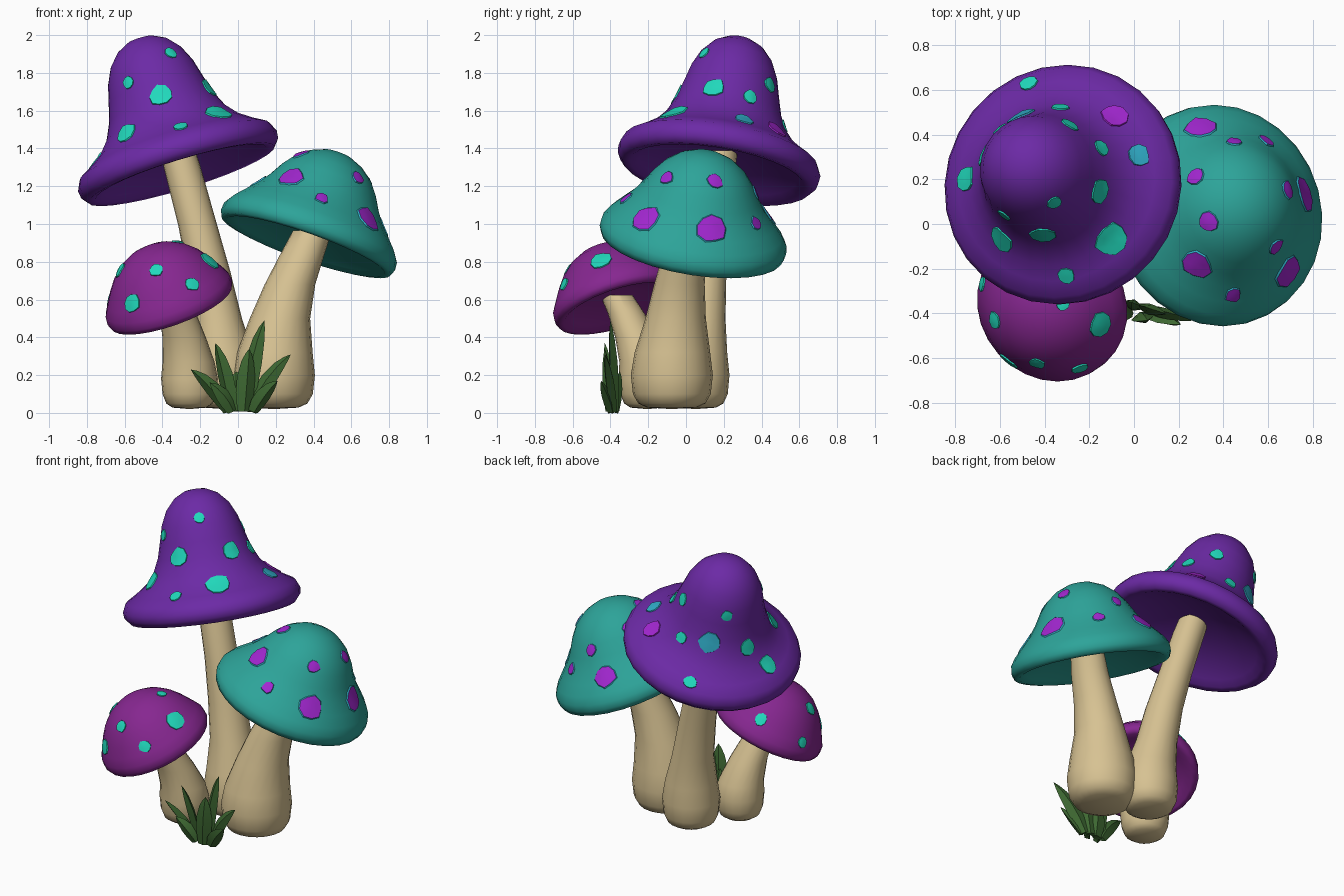
import bpy, bmesh, math, random
from mathutils import Vector
from mathutils.bvhtree import BVHTree

random.seed(4)


def material(name, rgb):
    m = bpy.data.materials.new(name)
    m.diffuse_color = (*rgb, 1)
    return m


PURPLE = material("purple cap", (0.15, 0.023, 0.38))
TEAL = material("teal cap", (0.026, 0.37, 0.32))
PLUM = material("plum cap", (0.24, 0.02, 0.28))
TAN = material("tan stem", (0.68, 0.54, 0.29))
AQUA = material("aqua spot", (0.015, 0.69, 0.50))
MAGENTA = material("magenta spot", (0.36, 0.02, 0.63))
BLUE = material("blue spot", (0.03, 0.42, 0.58))
GREEN = material("leaf green", (0.048, 0.14, 0.032))


def finish(name, bm, mats, angle=60):
    bmesh.ops.recalc_face_normals(bm, faces=bm.faces)
    me = bpy.data.meshes.new(name)
    bm.to_mesh(me)
    bm.free()
    for m in mats:
        me.materials.append(m)
    ob = bpy.data.objects.new(name, me)
    bpy.context.collection.objects.link(ob)
    bpy.ops.object.select_all(action='DESELECT')
    ob.select_set(True)
    bpy.context.view_layer.objects.active = ob
    bpy.ops.object.shade_smooth_by_angle(angle=math.radians(angle))
    return ob


def loft(bm, rings, start, end, rim_mat=0):
    """Skin rings of points, closed by a point at each end."""
    rs = [[bm.verts.new(p) for p in ring] for ring in rings]
    n = len(rs[0])
    for j, (a, b) in enumerate(zip(rs, rs[1:])):
        for i in range(n):
            f = bm.faces.new((a[i], a[(i + 1) % n], b[(i + 1) % n], b[i]))
            f.material_index = rim_mat if j == 0 else 0
    for ring, tip in ((rs[0], start), (rs[-1], end)):
        t = bm.verts.new(tip)
        for i in range(n):
            bm.faces.new((ring[i], ring[(i + 1) % n], t))


def cap(name, centre, tilt, profile, mat, deep=1.0):
    """Revolve (radius, height) pairs round a tilted axis; return its BVH."""
    c, n = Vector(centre), Vector(tilt).normalized()
    u = Vector((0, 1, 0)).cross(n).normalized()
    v = n.cross(u) * deep
    seg = 28
    rings = []
    for r, h in profile[1:-1]:
        rings.append([c + n * h + r * (u * math.cos(a) + v * math.sin(a))
                      for a in (2 * math.pi * i / seg for i in range(seg))])
    bm = bmesh.new()
    loft(bm, rings, c + n * profile[0][1], c + n * profile[-1][1])
    bmesh.ops.recalc_face_normals(bm, faces=bm.faces)
    tree = BVHTree.FromBMesh(bm)
    finish(name, bm, [mat])
    return tree


def spots(name, tree, places, mat, rim=None):
    """Thin irregular plates laid on the cap near each (x, y, z, radius)."""
    bm = bmesh.new()
    for x, y, z, r in places:
        p, n, _, _ = tree.find_nearest(Vector((x, y, z)))
        u = n.orthogonal().normalized()
        v = n.cross(u)
        k = [random.uniform(0.88, 1.12) for _ in range(9)]

        def ring(scale, lift):
            out = []
            for i in range(9):
                a = 2 * math.pi * i / 9
                q = p + r * scale * k[i] * (u * math.cos(a) + v * math.sin(a))
                s, m, _, _ = tree.find_nearest(q)
                out.append(s + m * lift)
            return out
        loft(bm, [ring(1.1 if rim else 1.02, -0.003), ring(0.98, 0.007), ring(0.5, 0.008)],
             p - n * 0.003, p + n * 0.009, 1 if rim else 0)
    finish(name, bm, [mat, rim] if rim else [mat], 40)


def stem(name, path):
    """Stack level circles (x, y, z, radius) with a rounded foot."""
    x, y, z, r = path[0]
    foot = [(x, y, 0.028, r * 0.6), (x, y, 0.05, r * 0.82), (x, y, 0.10, r * 0.95)]
    rings = [[(px + pr * math.cos(a), py + pr * math.sin(a), pz)
              for a in (2 * math.pi * i / 20 for i in range(20))]
             for px, py, pz, pr in foot + path]
    bm = bmesh.new()
    loft(bm, rings, (x, y, 0.02), path[-1][:3])
    finish(name, bm, [TAN])


# Tall purple mushroom
tall = cap("tall_cap", (-0.312, 0.172, 1.305), (-0.305, 0.165, 1),
           [(0, 0.075), (0.15, 0.07), (0.32, 0.035), (0.43, -0.015), (0.475, -0.04),
            (0.515, -0.045), (0.545, -0.01), (0.55, 0.03), (0.527, 0.08),
            (0.46, 0.12), (0.39, 0.17), (0.33, 0.24), (0.288, 0.33), (0.26, 0.43),
            (0.235, 0.525), (0.195, 0.61), (0.137, 0.675), (0.07, 0.71), (0, 0.72)],
           PURPLE, 0.985)
stem("tall_stem", [(-0.075, 0.052, 0.2, 0.178), (-0.08, 0.058, 0.32, 0.16),
                   (-0.108, 0.08, 0.5, 0.129), (-0.155, 0.10, 0.75, 0.114),
                   (-0.215, 0.13, 1.0, 0.103), (-0.295, 0.165, 1.3, 0.098),
                   (-0.32, 0.18, 1.39, 0.094)])
spots("tall_cap_aqua_spots", tall, [
    (-0.35, 0.09, 1.91, 0.035), (-0.585, 0.03, 1.75, 0.034), (-0.41, -0.06, 1.685, 0.06),
    (-0.60, -0.08, 1.49, 0.062), (-0.305, -0.24, 1.53, 0.038), (-0.10, -0.075, 1.61, 0.077),
    (-0.14, 0.14, 1.73, 0.058), (-0.125, 0.35, 1.69, 0.042), (-0.28, 0.45, 1.74, 0.042),
    (-0.33, 0.52, 1.52, 0.037), (-0.46, 0.61, 1.28, 0.042), (-0.68, 0.31, 1.46, 0.055),
    (-0.75, 0.20, 1.33, 0.06), (-0.60, 0.42, 1.70, 0.035)], AQUA)
spots("tall_cap_blue_spots", tall, [(0.02, 0.31, 1.56, 0.053),
                                    (-0.51, 0.48, 1.52, 0.065)], BLUE)
spots("tall_cap_magenta_spot", tall, [(-0.085, 0.487, 1.50, 0.06)], MAGENTA)

# Middle teal mushroom
mid = cap("middle_cap", (0.368, 0.035, 0.908), (0.35, 0.17, 1),
          [(0, 0.06), (0.15, 0.05), (0.30, 0.02), (0.40, -0.012), (0.445, -0.03),
           (0.475, -0.024), (0.488, 0.01), (0.484, 0.05), (0.455, 0.095), (0.405, 0.15),
           (0.35, 0.21), (0.305, 0.275), (0.265, 0.345), (0.215, 0.41), (0.15, 0.462),
           (0.075, 0.495), (0, 0.503)], TEAL, 1.025)
stem("middle_stem", [(0.19, -0.075, 0.2, 0.217), (0.195, -0.072, 0.32, 0.2),
                     (0.222, -0.055, 0.5, 0.16), (0.275, -0.035, 0.68, 0.134),
                     (0.345, -0.005, 0.85, 0.116), (0.395, 0.03, 0.965, 0.104)])
spots("middle_cap_spots", mid, [
    (0.29, -0.156, 1.215, 0.066), (0.435, -0.29, 1.10, 0.036), (0.625, -0.09, 1.235, 0.038),
    (0.65, -0.19, 1.00, 0.072), (0.335, 0.01, 1.36, 0.045), (0.755, 0.13, 0.97, 0.077),
    (0.69, 0.155, 1.23, 0.042), (0.585, 0.36, 1.00, 0.036), (0.30, 0.41, 1.04, 0.07),
    (0.446, 0.32, 1.15, 0.036), (0.295, 0.19, 1.27, 0.04), (0.12, 0.08, 1.20, 0.05)],
    MAGENTA, BLUE)

# Small plum mushroom
small = cap("small_cap", (-0.357, -0.357, 0.573), (-0.36, -0.32, 1),
            [(0, 0.035), (0.15, 0.03), (0.26, 0.005), (0.31, -0.018), (0.338, -0.014),
             (0.35, 0.012), (0.346, 0.055), (0.318, 0.105), (0.283, 0.165), (0.24, 0.225),
             (0.185, 0.278), (0.12, 0.315), (0.06, 0.333), (0, 0.338)], PLUM)
stem("small_stem", [(-0.257, -0.205, 0.18, 0.15), (-0.262, -0.215, 0.27, 0.138),
                    (-0.285, -0.26, 0.4, 0.115), (-0.32, -0.318, 0.53, 0.097),
                    (-0.35, -0.37, 0.625, 0.086)])
spots("small_cap_spots", small, [
    (-0.55, -0.60, 0.58, 0.052), (-0.43, -0.61, 0.75, 0.037), (-0.25, -0.62, 0.67, 0.038),
    (-0.165, -0.446, 0.79, 0.057), (-0.61, -0.43, 0.75, 0.04), (-0.66, -0.27, 0.60, 0.034),
    (-0.32, -0.36, 0.88, 0.03), (-0.46, -0.15, 0.73, 0.038)], AQUA)


# Grass tuft: tapered, bent blades with a diamond section, each turned its own way
def blade(bm, base, tip, width, turn):
    b, t = Vector(base), Vector(tip)
    bend = Vector((b.x + (t.x - b.x) * 0.35, (b.y + t.y) / 2, b.z + (t.z - b.z) * 0.6))
    rings = []
    for s, w in ((0, 0.7), (0.25, 1.0), (0.5, 1.0), (0.75, 0.7), (0.9, 0.35)):
        p = b * (1 - s) ** 2 + bend * 2 * s * (1 - s) + t * s * s
        d = ((bend - b) * (1 - s) + (t - bend) * s).normalized()
        side = d.cross(Vector((turn, 1, 0))).normalized()
        out = side.cross(d)
        rings.append([p + side * width * w, p + out * 0.024 * w,
                      p - side * width * w, p - out * 0.024 * w])
    loft(bm, rings, b, t)


bm = bmesh.new()
for bx, by, tx, ty, tz, w, turn in (
        (0.04, -0.37, 0.14, -0.40, 0.49, 0.048, 0.4), (0.07, -0.38, 0.28, -0.43, 0.31, 0.044, 0.5),
        (0.03, -0.41, 0.06, -0.43, 0.34, 0.05, -0.3), (-0.03, -0.38, -0.12, -0.43, 0.37, 0.046, 0.6),
        (-0.05, -0.37, -0.25, -0.42, 0.23, 0.042, 0.4), (-0.03, -0.40, -0.15, -0.45, 0.16, 0.04, -0.4),
        (0.08, -0.40, 0.21, -0.45, 0.17, 0.042, -0.5), (0.0, -0.37, -0.01, -0.35, 0.22, 0.055, 0.3)):
    blade(bm, (bx, by, 0.008), (tx, ty, tz), w, turn)
finish("grass_tuft", bm, [GREEN], 35)
